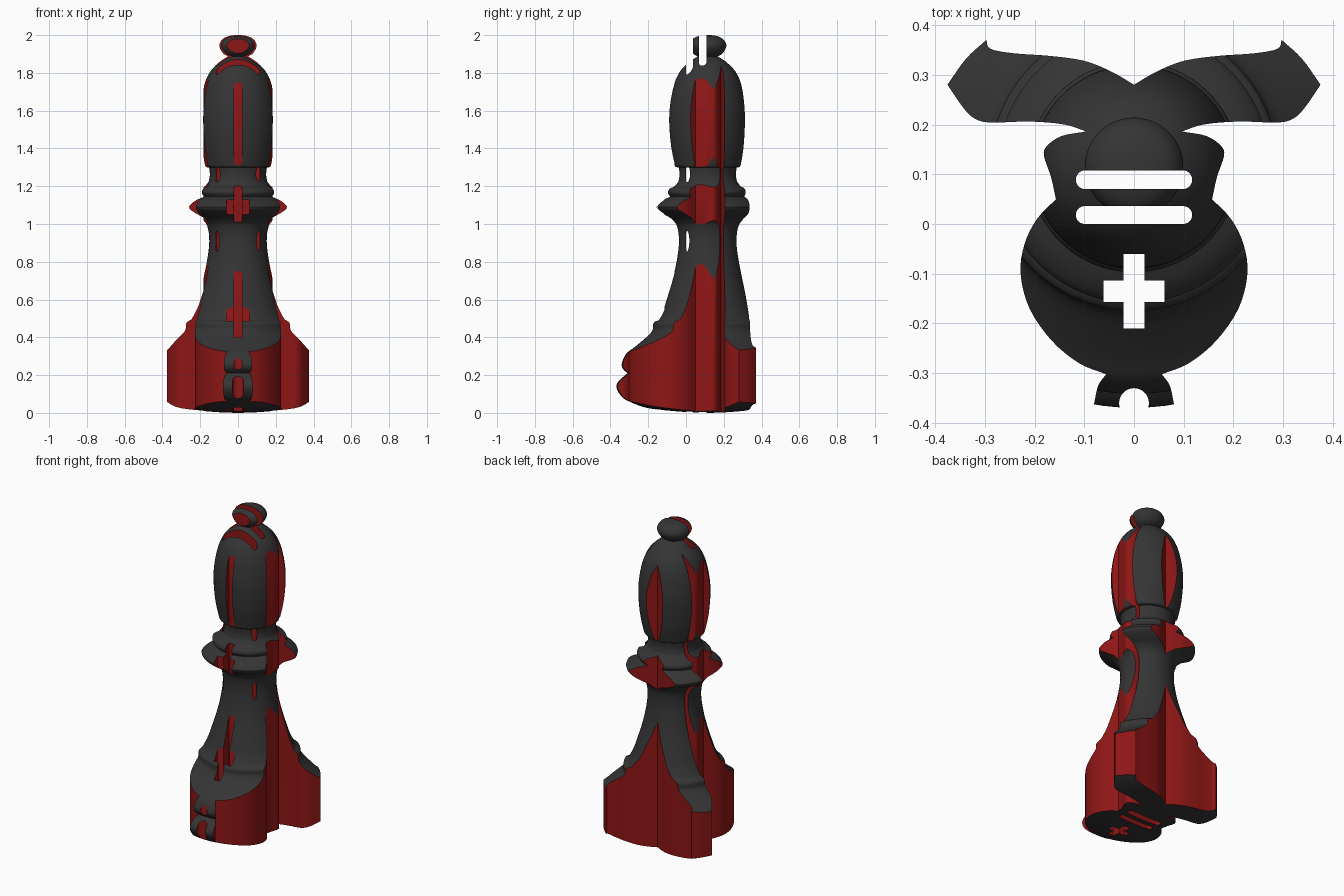
import bpy, bmesh, math
from mathutils import Vector

if "Cube" in bpy.data.objects:
    bpy.data.objects.remove(bpy.data.objects["Cube"])

AXIS_Y = 0.115  # the turned body sits behind the centre of the outline


def material(name, color):
    m = bpy.data.materials.new(name)
    m.diffuse_color = (*color, 1)
    m.use_nodes = True
    m.node_tree.nodes["Principled BSDF"].inputs["Base Color"].default_value = m.diffuse_color
    return m


MATS = [material("dark_grey", (0.035, 0.035, 0.035)), material("red", (0.27, 0.008, 0.008))]


def smooth(pts, n=4):
    """Catmull-Rom curve through the points, ends kept sharp."""
    p = [Vector(q) for q in pts]
    if len(p) < 3:
        return p
    p = [2 * p[0] - p[1]] + p + [2 * p[-1] - p[-2]]
    out = []
    for a, b, c, d in zip(p, p[1:], p[2:], p[3:]):
        for i in range(n):
            t = i / n
            out.append(0.5 * (2 * b + (c - a) * t + (2 * a - 5 * b + 4 * c - d) * t * t
                              + (3 * b - a - 3 * c + d) * t ** 3))
    return out + [p[-2]]


def chain(runs, n=4):
    """Join smooth runs that meet in sharp corners."""
    out = []
    for run in runs:
        for q in smooth(run, n):
            if not out or (q - out[-1]).length > 1e-5:
                out.append(q)
    return out


def finish(bm, name):
    bmesh.ops.recalc_face_normals(bm, faces=bm.faces)
    me = bpy.data.meshes.new(name)
    bm.to_mesh(me)
    bm.free()
    for m in MATS:
        me.materials.append(m)
    ob = bpy.data.objects.new(name, me)
    bpy.context.collection.objects.link(ob)
    return ob


def prism(name, pts, z0=-0.1, z1=2.1):
    bm = bmesh.new()
    face = bm.faces.new([bm.verts.new((p[0], p[1], z0)) for p in pts])
    ext = bmesh.ops.extrude_face_region(bm, geom=[face])
    top = [v for v in ext["geom"] if isinstance(v, bmesh.types.BMVert)]
    bmesh.ops.translate(bm, vec=(0, 0, z1 - z0), verts=top)
    for f in bm.faces:
        f.material_index = 1
    return finish(bm, name)


def lathe(name, profile, steps=96):
    bm = bmesh.new()
    vs = [bm.verts.new((max(p[0], 0), 0, p[1])) for p in profile]
    es = [bm.edges.new(e) for e in zip(vs, vs[1:])]
    bmesh.ops.spin(bm, geom=vs + es, cent=(0, 0, 0), axis=(0, 0, 1),
                   angle=math.tau, steps=steps)
    bmesh.ops.remove_doubles(bm, verts=bm.verts, dist=1e-5)
    bmesh.ops.translate(bm, vec=(0, AXIS_Y, 0), verts=bm.verts)
    return finish(bm, name)


def cut(ob, tool, op):
    mod = ob.modifiers.new(op, "BOOLEAN")
    mod.operation, mod.object, mod.solver = op, tool, "EXACT"
    bpy.context.view_layer.objects.active = ob
    bpy.ops.object.modifier_apply(modifier=mod.name)
    bpy.data.objects.remove(tool)


# Turned chess piece: (radius, height)
profile = chain([
    [(0, 0), (.11, .004), (.31, .024), (.41, .058), (.455, .085), (.483, .13), (.475, .165), (.425, .21)],
    [(.425, .21), (.45, .235), (.455, .265), (.43, .315), (.385, .35), (.32, .405), (.292, .44), (.288, .475),
     (.262, .495)],
    [(.262, .495), (.235, .55), (.215, .61), (.185, .71), (.163, .81), (.152, .91), (.163, .99), (.195, 1.03)],
    [(.195, 1.03), (.25, 1.062), (.274, 1.09), (.245, 1.122), (.2, 1.145)],
    [(.2, 1.145), (.212, 1.165), (.203, 1.187), (.175, 1.2), (.155, 1.225)],
    [(.155, 1.225), (.149, 1.26), (.153, 1.3)],
    [(.153, 1.3), (.17, 1.303), (.178, 1.325), (.196, 1.42), (.205, 1.54), (.199, 1.64), (.178, 1.74),
     (.145, 1.81), (.095, 1.86), (.053, 1.887)],
    [(.053, 1.887), (.08, 1.905), (.099, 1.945), (.08, 1.98), (.04, 1.997), (0, 2)],
])
bishop = lathe("carved_chess_bishop", profile)

# Plan outline, right half from the front hole round to the rear notch
half = chain([
    [(0, -.45), (.08, -.45)],
    [(.08, -.45), (.08, -.36)],
    [(.08, -.36), (.072, -.325), (.056, -.302)],
    [(.056, -.302), (.11, -.28), (.165, -.235), (.21, -.17), (.228, -.1), (.22, -.04), (.195, .01), (.157, .05)],
    [(.157, .05), (.167, .095), (.181, .137), (.175, .157), (.145, .177), (.096, .186)],
    [(.096, .186), (.14, .2), (.21, .206), (.29, .204), (.322, .213), (.345, .236), (.375, .28)],
    [(.375, .28), (.338, .332), (.297, .37)],
    [(.297, .37), (.288, .352), (.24, .343), (.17, .338), (.1, .328), (.045, .306), (0, .28)],
])
outline = half + [Vector((-p.x, p.y)) for p in reversed(half[1:-1])]
cut(bishop, prism("outline_cutter", outline), "INTERSECT")

# Two round-ended slots
for y, r in ((.018, .018), (.089, .019)):
    pts = [(s * (.117 - r + r * math.sin(a)), y - s * r * math.cos(a))
           for s in (1, -1) for a in [math.pi * i / 12 for i in range(13)]]
    cut(bishop, prism("slot_cutter", pts, -.11, 2.11), "DIFFERENCE")

# Cross-shaped hole
w, b, y0, y1, y2, y3 = .021, .061, -.21, -.157, -.114, -.06
right = [(w, y0), (w, y1), (b, y1), (b, y2), (w, y2), (w, y3)]
cross = right + [(-x, y) for x, y in reversed(right)]
cut(bishop, prism("cross_cutter", cross, -.12, 2.12), "DIFFERENCE")

# Round notch in the front lug
ring = [(.03 * math.cos(math.tau * i / 32), -.36 + .03 * math.sin(math.tau * i / 32)) for i in range(32)]
cut(bishop, prism("notch_cutter", ring, -.13, 2.13), "DIFFERENCE")

bpy.ops.object.select_all(action="DESELECT")
bishop.select_set(True)
bpy.context.view_layer.objects.active = bishop
bpy.ops.object.shade_smooth_by_angle(angle=math.radians(30))
